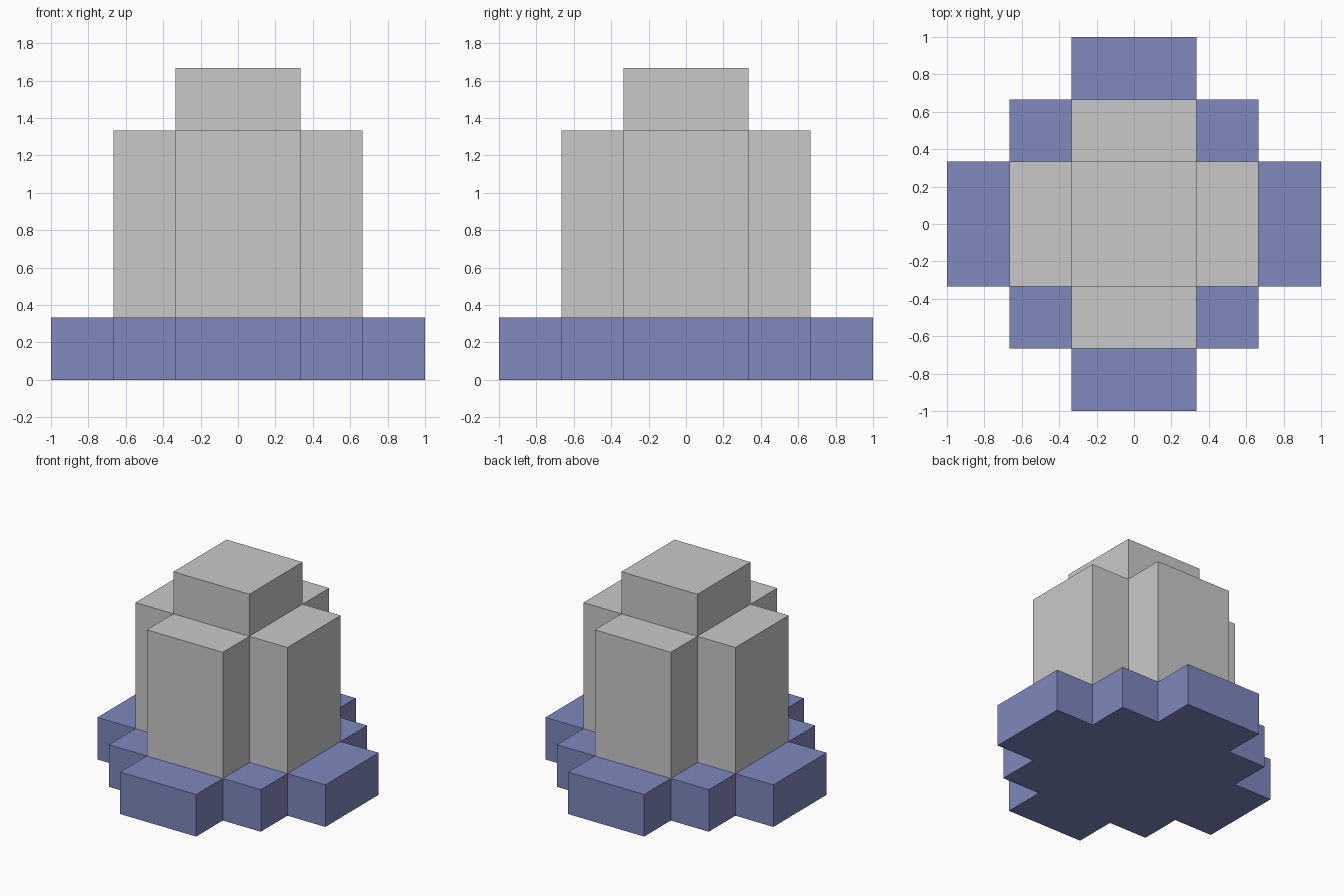
import bpy
import bmesh

if "Cube" in bpy.data.objects:
    bpy.data.objects.remove(bpy.data.objects["Cube"])

U = 1 / 3  # size of one block step


def material(name, rgb):
    mat = bpy.data.materials.new(name)
    mat.diffuse_color = (*rgb, 1.0)
    mat.use_nodes = True
    mat.node_tree.nodes["Principled BSDF"].inputs["Base Color"].default_value = mat.diffuse_color
    return mat


def stepped_prism(name, quarter, z0, z1, mat, bottom=False):
    """Extrude a stepped outline; `quarter` is turned four times about z."""
    outline, pts = [], quarter
    for _ in range(4):
        outline += pts
        pts = [(-y, x) for x, y in pts]
    bm = bmesh.new()
    low = [bm.verts.new((x * U, y * U, z0 * U)) for x, y in outline]
    high = [bm.verts.new((x * U, y * U, z1 * U)) for x, y in outline]
    n = len(outline)
    for i in range(n):
        j = (i + 1) % n
        bm.faces.new((low[i], low[j], high[j], high[i]))
    bm.faces.new(high)
    if bottom:
        bm.faces.new(low[::-1])
    mesh = bpy.data.meshes.new(name)
    bm.to_mesh(mesh)
    bm.free()
    mesh.materials.append(mat)
    obj = bpy.data.objects.new(name, mesh)
    bpy.context.collection.objects.link(obj)
    return obj


blue = material("slate blue", (0.209, 0.246, 0.509))
grey = material("light grey", (0.584, 0.584, 0.584))

# Wide stepped base
stepped_prism("base", [(3, 1), (2, 1), (2, 2), (1, 2), (1, 3)], 0, 1, blue, bottom=True)
# Tall cross-shaped body
stepped_prism("body", [(2, 1), (1, 1), (1, 2)], 1, 4, grey)
# Square cap on top
stepped_prism("cap", [(1, 1)], 4, 5, grey)
